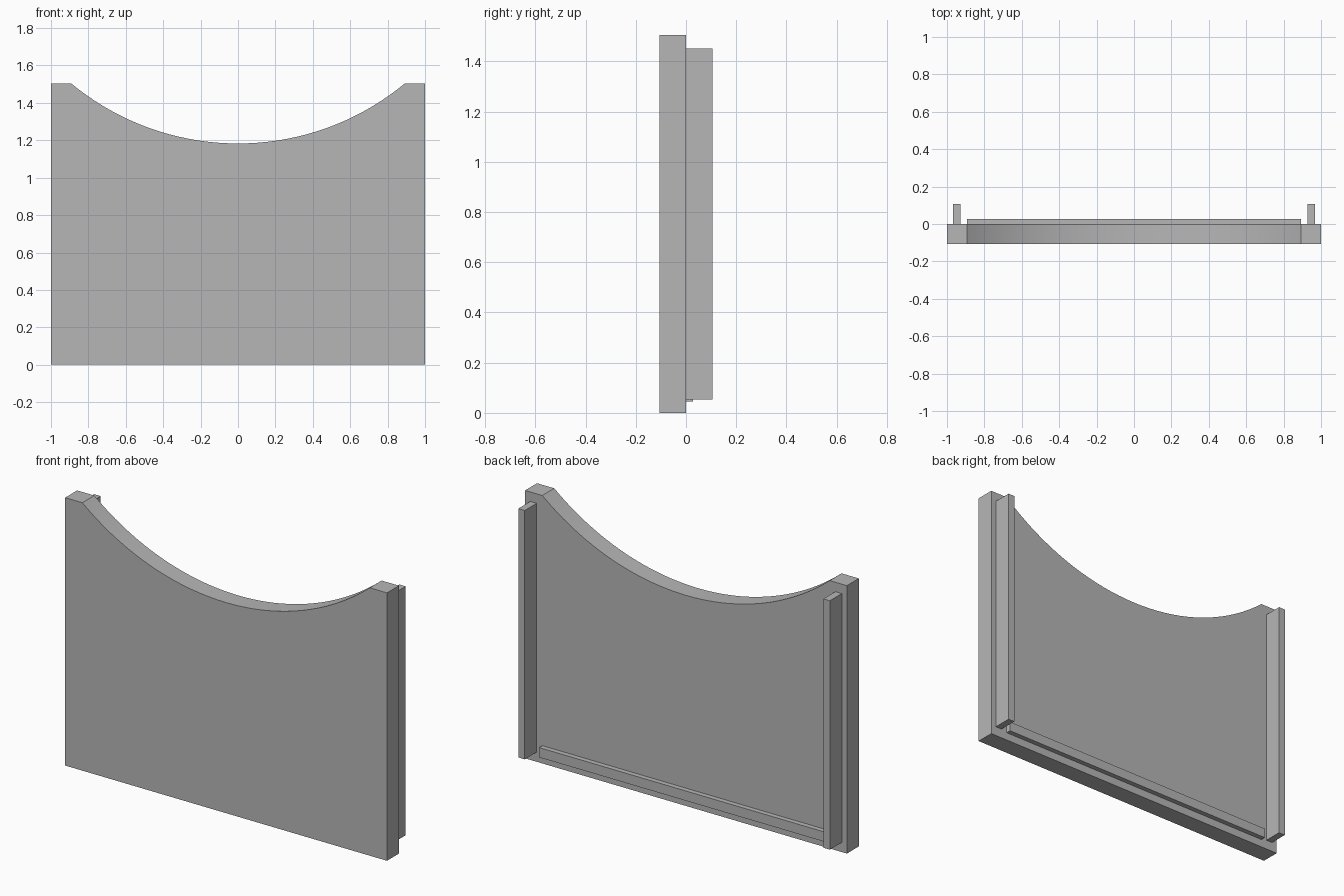
import bpy
import bmesh
from math import asin, cos, sin, radians

if "Cube" in bpy.data.objects:
    bpy.data.objects.remove(bpy.data.objects["Cube"], do_unlink=True)

GREY = (0.47, 0.47, 0.47, 1)
grey = bpy.data.materials.new("plain grey")
grey.use_nodes = True
grey.diffuse_color = GREY
grey.node_tree.nodes["Principled BSDF"].inputs["Base Color"].default_value = GREY


def extrude_profile(name, profile, y0, y1):
    """Solid made from an (x, z) outline swept from y0 to y1."""
    bm = bmesh.new()
    face = bm.faces.new([bm.verts.new((x, y0, z)) for x, z in profile])
    swept = bmesh.ops.extrude_face_region(bm, geom=[face])
    moved = [v for v in swept["geom"] if isinstance(v, bmesh.types.BMVert)]
    bmesh.ops.translate(bm, verts=moved, vec=(0, y1 - y0, 0))
    bmesh.ops.recalc_face_normals(bm, faces=bm.faces)
    mesh = bpy.data.meshes.new(name)
    bm.to_mesh(mesh)
    bm.free()
    mesh.materials.append(grey)
    obj = bpy.data.objects.new(name, mesh)
    bpy.context.collection.objects.link(obj)
    return obj


def box(name, x0, x1, y0, y1, z0, z1):
    return extrude_profile(name, [(x0, z0), (x1, z0), (x1, z1), (x0, z1)], y0, y1)


# Main panel with a circular dip in its top edge
HEIGHT, HALF_CHORD, DIP, STEPS = 1.505, 0.893, 0.322, 36
radius = (HALF_CHORD ** 2 + DIP ** 2) / (2 * DIP)
half_angle = asin(HALF_CHORD / radius)
centre_z = HEIGHT - DIP + radius
angles = [half_angle * (1 - 2 * i / STEPS) for i in range(STEPS + 1)]
arc = [(radius * sin(a), centre_z - radius * cos(a)) for a in angles]
outline = [(-1, 0), (1, 0), (1, HEIGHT)] + arc + [(-1, HEIGHT)]
panel = extrude_profile("panel", outline, -0.106, 0)

# Upright strips on the back
for side, x in (("left", 0.948), ("right", -0.948)):
    box(side + "_strip", x - 0.02, x + 0.02, 0, 0.106, 0.054, 1.452)

# Low rail across the back
box("bottom_rail", -HALF_CHORD, HALF_CHORD, 0, 0.028, 0.045, 0.1)

# Smooth the curved edge only
bpy.ops.object.select_all(action="DESELECT")
panel.select_set(True)
bpy.context.view_layer.objects.active = panel
bpy.ops.object.shade_smooth_by_angle(angle=radians(30))
